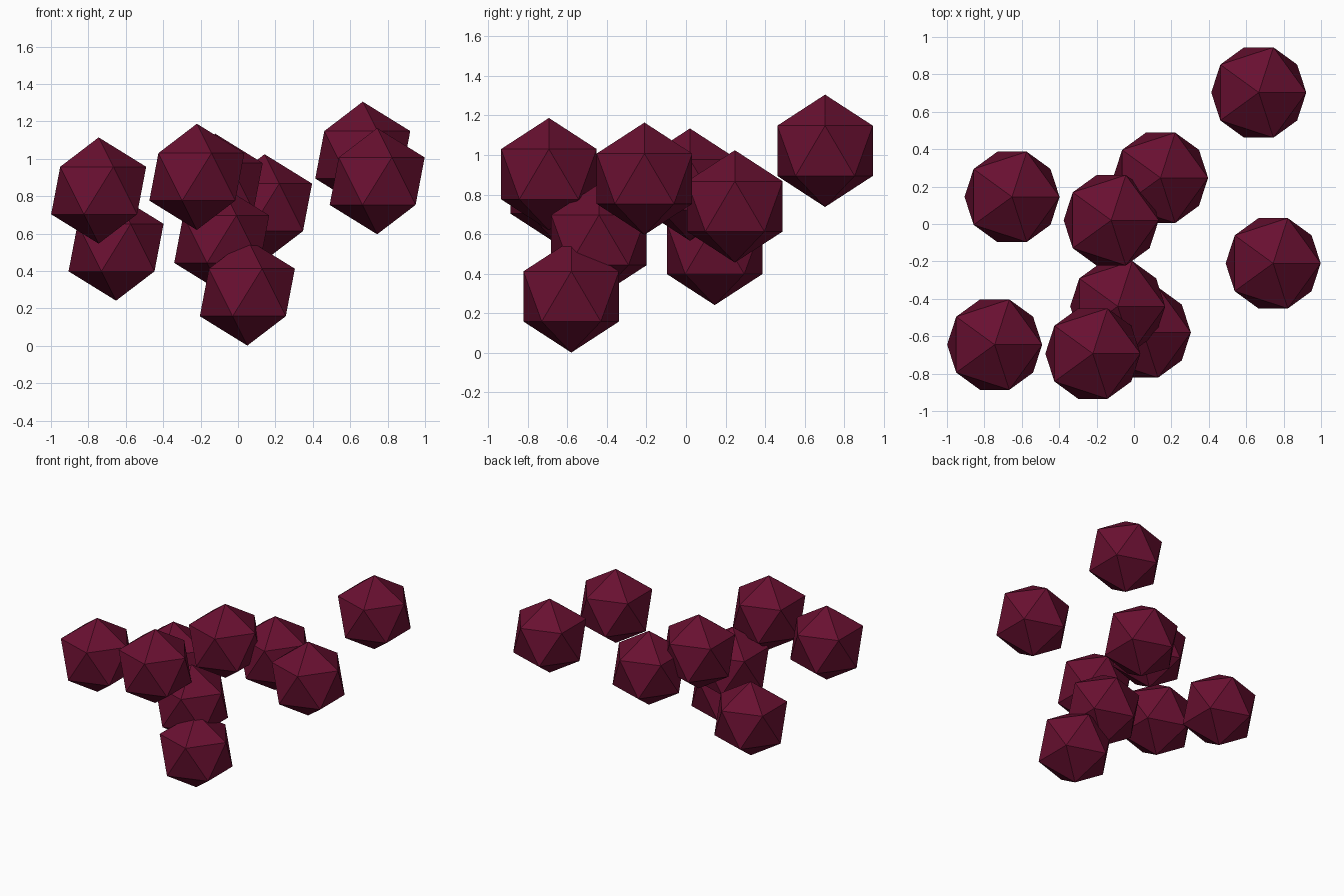
import bpy

if "Cube" in bpy.data.objects:
    bpy.data.objects.remove(bpy.data.objects["Cube"])

# One deep berry colour for everything
berry = bpy.data.materials.new("berry red")
berry.diffuse_color = (0.14, 0.005, 0.03, 1)
berry.use_nodes = True
berry.node_tree.nodes["Principled BSDF"].inputs["Base Color"].default_value = berry.diffuse_color

RADIUS = 0.284

# Centres of the loose cluster of berries
CENTRES = [
    (-0.652, 0.145, 0.525),   # left back
    (-0.745, -0.645, 0.83),   # left front
    (0.667, 0.703, 1.021),    # right back, highest
    (0.744, -0.21, 0.88),     # right front
    (0.142, 0.247, 0.74),     # middle back
    (-0.122, 0.02, 0.85),     # centre
    (-0.087, -0.44, 0.57),    # middle front
    (0.05, -0.58, 0.285),     # lowest
    (-0.22, -0.693, 0.903),   # front top
]


def berry_ball(index, centre):
    """Low-poly, flat-faced twenty-sided berry with its tip pointing up."""
    bpy.ops.mesh.primitive_ico_sphere_add(subdivisions=1, radius=RADIUS, location=centre)
    ob = bpy.context.object
    ob.name = f"berry_{index}"
    ob.data.materials.append(berry)
    bpy.ops.object.shade_flat()


for i, c in enumerate(CENTRES, 1):
    berry_ball(i, c)
